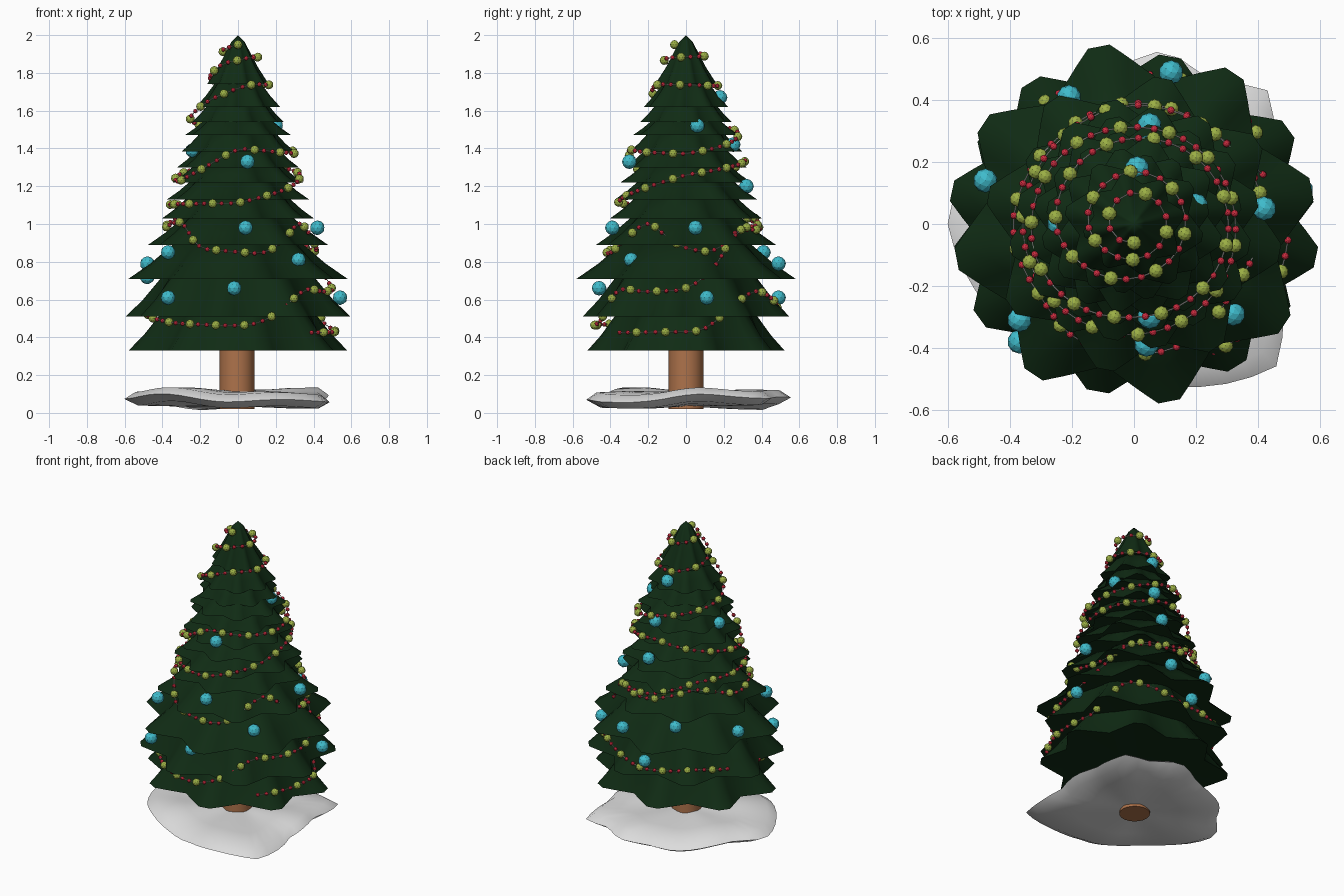
import bpy, bmesh, math
from mathutils import Vector, Matrix

if "Cube" in bpy.data.objects:
    bpy.data.objects.remove(bpy.data.objects["Cube"])


def mat(name, r, g, b):
    m = bpy.data.materials.new(name)
    m.diffuse_color = (r, g, b, 1)
    m.use_nodes = True
    m.node_tree.nodes["Principled BSDF"].inputs["Base Color"].default_value = m.diffuse_color
    return m


PINE = mat("pine green", 0.005, 0.024, 0.007)
BARK = mat("bark brown", 0.42, 0.17, 0.07)
SNOW = mat("snow white", 0.72, 0.72, 0.72)
CYAN = mat("ornament cyan", 0.05, 0.5, 0.6)
LIME = mat("bead lime", 0.33, 0.43, 0.06)
RED = mat("bead red", 0.6, 0.025, 0.05)
WIRE = mat("wire grey", 0.6, 0.6, 0.58)


def finish(name, bm, material, angle=None):
    bmesh.ops.recalc_face_normals(bm, faces=bm.faces)
    me = bpy.data.meshes.new(name)
    bm.to_mesh(me)
    bm.free()
    me.materials.append(material)
    ob = bpy.data.objects.new(name, me)
    bpy.context.collection.objects.link(ob)
    if angle:
        bpy.ops.object.select_all(action='DESELECT')
        ob.select_set(True)
        bpy.context.view_layer.objects.active = ob
        bpy.ops.object.shade_smooth_by_angle(angle=math.radians(angle))
    return ob


def loft(bm, rings, low=None, top=None):
    """Skin rings of points, closing the ends with fans to given centres."""
    vs = [[bm.verts.new(p) for p in r] for r in rings]
    n = len(vs[0])
    for a, b in zip(vs, vs[1:]):
        for i in range(n):
            j = (i + 1) % n
            bm.faces.new((a[i], a[j], b[j], b[i]))
    for centre, ring in ((low, vs[0]), (top, vs[-1])):
        if centre:
            c = bm.verts.new(centre)
            for i in range(n):
                bm.faces.new((c, ring[i], ring[(i + 1) % n]))


def interp(table, x):
    for (x0, y0), (x1, y1) in zip(table, table[1:]):
        if x <= x1:
            t = max(0, (x - x0) / (x1 - x0))
            return y0 + (y1 - y0) * t
    return table[-1][1]


# Branch tiers: (bottom height, radius, y scale), eight lobes each
tiers = [(.33, .585, .9), (.51, .6, .92), (.71, .585, 1), (.89, .48, 1), (1.03, .405, 1),
         (1.13, .38, 1), (1.22, .35, 1), (1.30, .325, 1), (1.385, .30, 1), (1.47, .285, 1),
         (1.54, .245, 1), (1.62, .225, 1), (1.74, .165, 1)]
LOBE = [(-22.5, .80), (-9, .925), (-3.5, 1), (3.5, 1), (9, .925)]


def lobed_ring(r, z, turn, strength, ys):
    pts = []
    for k in range(8):
        for a, f in LOBE:
            t = math.radians(a + 45 * k + turn)
            rr = r * (1 + (f - 1) * strength)
            pts.append((rr * math.cos(t), rr * math.sin(t) * ys, z))
    return pts


for i, (z, r, ys) in enumerate(tiers):
    turn = 11.25 + 22.5 * (i % 2)
    bm = bmesh.new()
    if i + 1 < len(tiers):
        zn, rn, _ = tiers[i + 1]
        rt, h = rn * .68, zn - z + .02
    else:
        rt, h = .035, .225
    rings = [lobed_ring(r, z, turn, 1, ys),
             lobed_ring(r + (rt - r) * .45, z + h * .4, turn, .8, ys),
             lobed_ring(rt, z + h, turn, .3, ys)]
    loft(bm, rings, (0, 0, z + .02), (0, 0, z + h + .035))
    finish("branch_tier_%02d" % (i + 1), bm, PINE, 45)

# Trunk
bm = bmesh.new()
bmesh.ops.create_cone(bm, cap_ends=True, segments=20, radius1=.092, radius2=.092, depth=.36,
                      matrix=Matrix.Translation((-.005, 0, .20)))
finish("trunk", bm, BARK, 40)

# Snow mound with an irregular outline (angle, radius)
outline = [(0, .48), (20, .47), (45, .61), (62, .52), (80, .57), (100, .49), (135, .51),
           (160, .52), (176, .61), (200, .56), (225, .52), (250, .49), (270, .50), (290, .56),
           (315, .65), (328, .57), (345, .48), (360, .48)]
bm = bmesh.new()
rings = []
for f, z in [(.55, .035), (.88, .04), (1, .075), (.9, .112), (.6, .118), (.3, .115)]:
    ring = []
    for k in range(48):
        a = k * 7.5
        t = math.radians(a)
        rr = interp(outline, a) * f
        wave = .016 * f * math.sin(2 * t + .6) + .012 * f * math.sin(5 * t + 1)
        ring.append((rr * math.cos(t), rr * math.sin(t), max(.002, z + wave)))
    rings.append(ring)
loft(bm, rings, (0, 0, .035), (0, 0, .115))
finish("snow_mound", bm, SNOW, 60)

# Large round ornaments
spots = [(.01, .18, 1.67), (.2, .06, 1.52), (.05, -.3, 1.33), (.05, .32, 1.2), (.05, .25, 1.42),
         (.42, .05, .98), (.04, -.39, .98), (.32, -.29, .81), (.54, .11, .61), (.12, .49, .79),
         (-.04, .49, .61), (-.37, -.31, .85), (-.02, -.46, .66), (-.37, -.38, .61),
         (-.48, .14, .79), (-.48, -.12, .72), (-.21, .41, .85), (-.24, 0, 1.39)]
bm = bmesh.new()
for p in spots:
    bmesh.ops.create_icosphere(bm, subdivisions=2, radius=.039, matrix=Matrix.Translation(p))
finish("ornaments", bm, CYAN)

# Garland path: (clockwise turn from the front, height), wrapped on the tree's radius
turns = [(0, 1.95), (90, 1.92), (180, 1.89), (330, 1.88), (400, 1.85), (450, 1.78), (540, 1.73),
         (690, 1.74), (720, 1.72), (765, 1.66), (810, 1.56), (900, 1.48), (960, 1.40), (990, 1.37),
         (1035, 1.38), (1080, 1.40), (1120, 1.28), (1150, 1.22), (1215, 1.29), (1260, 1.34),
         (1350, 1.26), (1395, 1.18), (1440, 1.11), (1575, 1.10), (1620, 1.0), (1660, .98),
         (1690, .85), (1712, .87), (1742, 1.02), (1780, .84), (1830, .87), (1850, 1.02),
         (1890, .97), (1935, 1.06), (1980, .97), (2030, .97), (2050, .77), (2070, .65),
         (2100, .64), (2115, .67), (2130, .55), (2145, .475), (2160, .46), (2205, .475),
         (2250, .52), (2295, .58), (2340, .55), (2385, .66), (2402, .54), (2420, .43), (2475, .425)]
radius = [(.42, .53), (.48, .47), (.65, .50), (.85, .42), (1.1, .36), (1.4, .30), (1.57, .25),
          (1.74, .165), (1.88, .11), (1.95, .06)]


def on_tree(phi):
    z = sum(interp(turns, min(2475, max(0, phi + d))) for d in (-6, 0, 6)) / 3
    r = interp(radius, z)
    t = math.radians(-90 - phi)
    return Vector((r * math.cos(t), r * math.sin(t), z))


# Resample the path evenly: one lime bead, then two red beads
points, last, dist = [on_tree(0)], on_tree(0), 0
for k in range(1, 2476):
    p = on_tree(k)
    dist += (p - last).length
    last = p
    if dist >= .05:
        points.append(p)
        dist = 0
lime, red = bmesh.new(), bmesh.new()
for i, p in enumerate(points):
    bm, r = (lime, .024) if i % 3 == 0 else (red, .012)
    bmesh.ops.create_icosphere(bm, subdivisions=2, radius=r, matrix=Matrix.Translation(p))
finish("lime_beads", lime, LIME)
finish("red_beads", red, RED)

# Garland wire
cu = bpy.data.curves.new("garland_wire", 'CURVE')
cu.dimensions = '3D'
cu.bevel_depth = .0025
cu.bevel_resolution = 0
sp = cu.splines.new('POLY')
sp.points.add(len(points) - 1)
for q, p in zip(sp.points, points):
    q.co = (*p, 1)
cu.materials.append(WIRE)
bpy.context.collection.objects.link(bpy.data.objects.new("garland_wire", cu))
